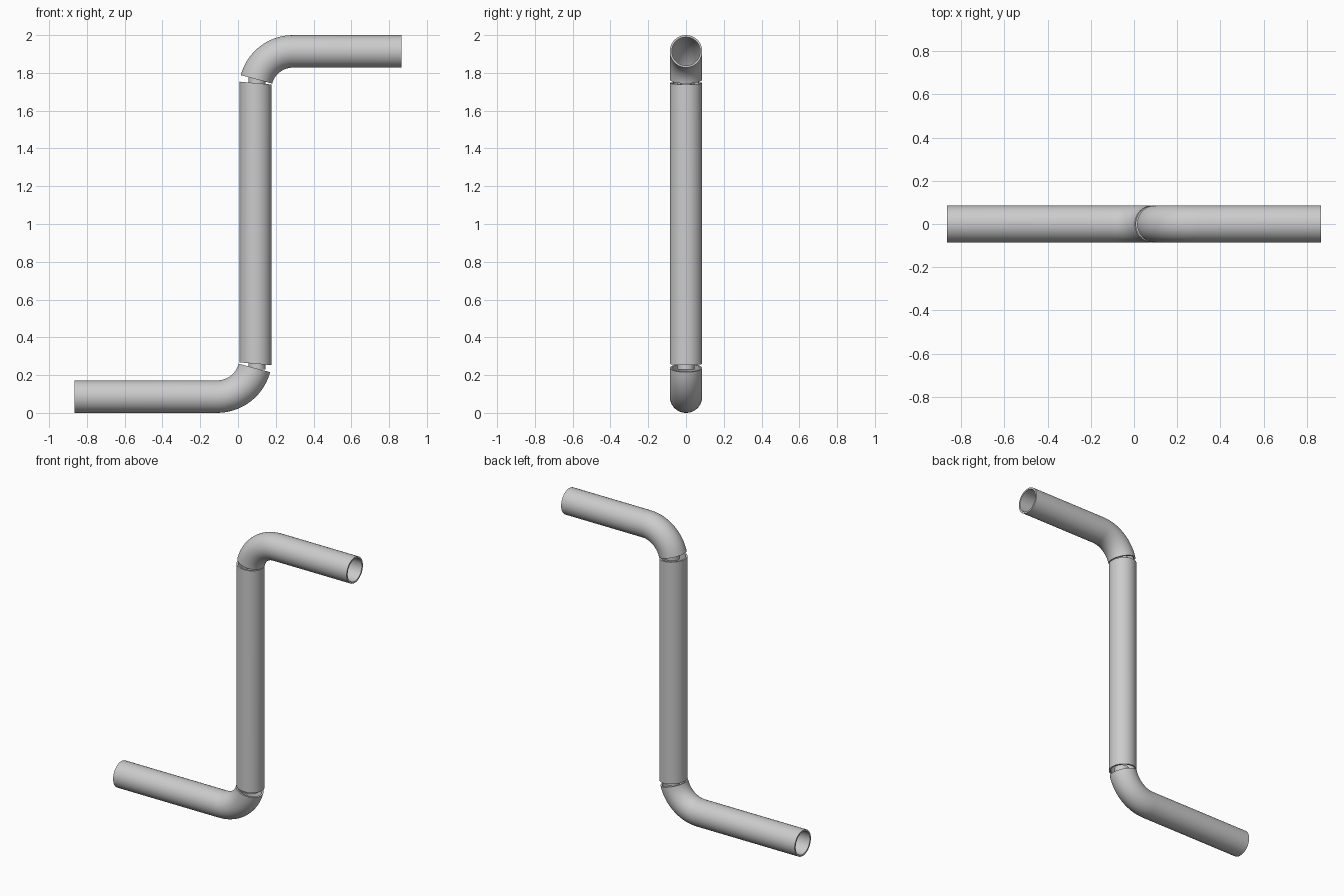
import bpy, bmesh, math
from mathutils import Vector

if "Cube" in bpy.data.objects:
    bpy.data.objects.remove(bpy.data.objects["Cube"])

SIDES, RADIUS, WALL = 48, 0.086, 0.011


def tube(name, stations, radius=RADIUS, wall=WALL):
    """Hollow pipe through (x, z, angle) stations; angle is the heading above +x."""
    bm = bmesh.new()

    def skin(r):
        rings = []
        for x, z, a in stations:
            side = Vector((math.sin(a), 0, -math.cos(a)))
            ring = []
            for i in range(SIDES):
                t = 2 * math.pi * i / SIDES
                ring.append(bm.verts.new(Vector((x, 0, z)) + side * (r * math.cos(t))
                                         + Vector((0, r * math.sin(t), 0))))
            rings.append(ring)
        return rings

    def bridge(a, b):
        for i in range(SIDES):
            j = (i + 1) % SIDES
            bm.faces.new((a[i], a[j], b[j], b[i]))

    outer, inner = skin(radius), skin(radius - wall)
    for rings in (outer, inner):
        for a, b in zip(rings, rings[1:]):
            bridge(a, b)
    bridge(outer[0], inner[0])
    bridge(outer[-1], inner[-1])
    bmesh.ops.recalc_face_normals(bm, faces=bm.faces)
    mesh = bpy.data.meshes.new(name)
    bm.to_mesh(mesh)
    bm.free()
    obj = bpy.data.objects.new(name, mesh)
    bpy.context.collection.objects.link(obj)
    bpy.ops.object.select_all(action='DESELECT')
    obj.select_set(True)
    bpy.context.view_layer.objects.active = obj
    bpy.ops.object.shade_smooth_by_angle(angle=math.radians(35))
    return obj


def elbow(x_end, x_bend, z, bend_radius, sign, steps=14):
    """Straight run followed by a 75 degree bend (sign +1 up, -1 mirrored)."""
    pts = [(x_end, z, 0.0)]
    for k in range(steps + 1):
        a = math.radians(75) * k / steps
        pts.append((x_bend + sign * bend_radius * math.sin(a),
                    z + sign * bend_radius * (1 - math.cos(a)), a))
    return pts


# Lower and upper bent pipes
tube("lower_elbow_pipe", elbow(-0.865, -0.111, RADIUS, 0.205, 1))
tube("upper_elbow_pipe", elbow(0.865, 0.291, 2 - RADIUS, 0.2, -1))

# Vertical pipe with slightly slanted ends
slant = math.radians(85)
tube("vertical_pipe", [(0.093, 0.26, slant), (0.093, 1.746, slant)])

# Small inner connectors seen through the joint gaps
for name, z in (("lower_connector", 0.25), ("upper_connector", 1.756)):
    tube(name, [(0.1, z - 0.02, math.pi / 2), (0.1, z + 0.02, math.pi / 2)], 0.045, 0.008)
